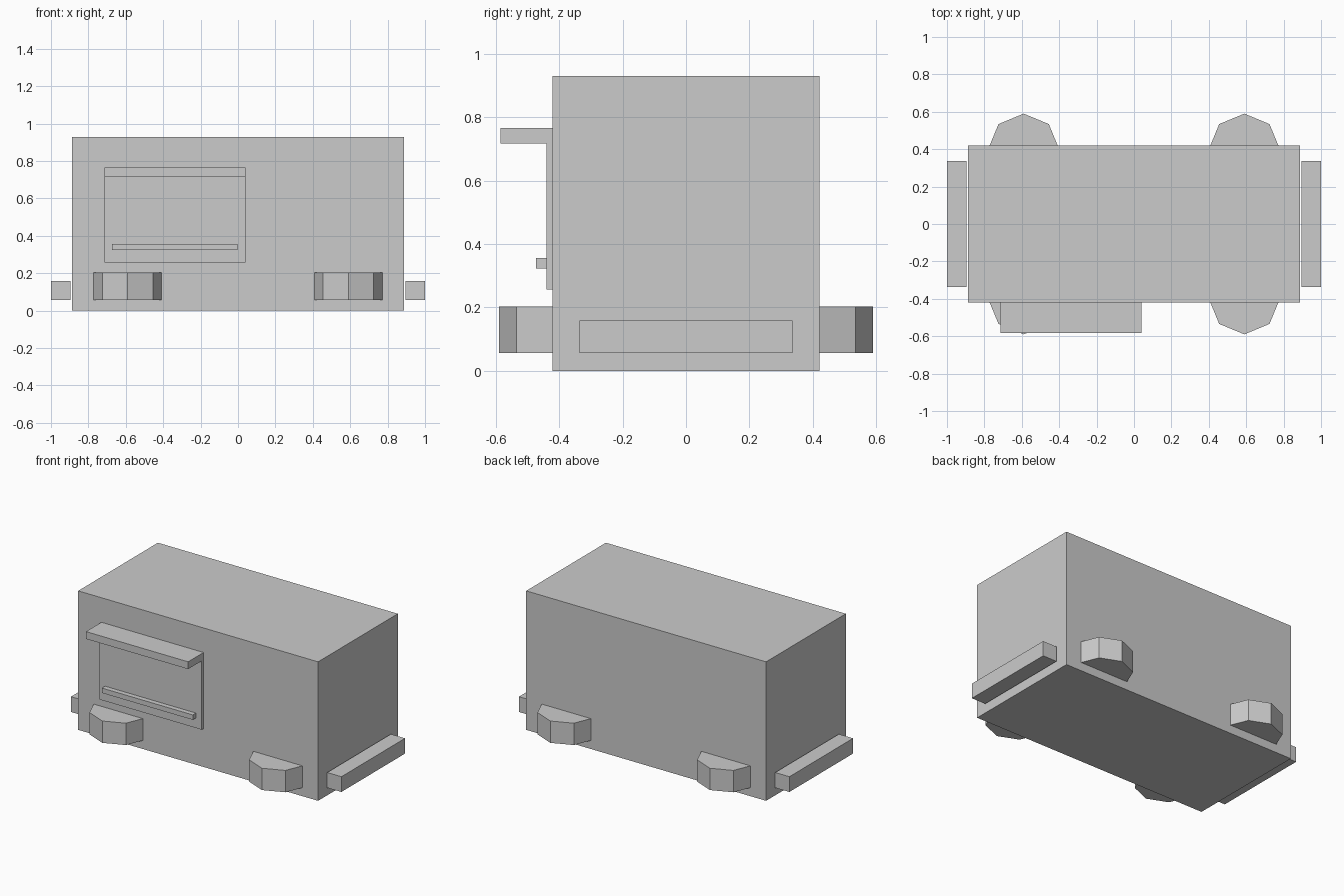
import bpy

if "Cube" in bpy.data.objects:
    bpy.data.objects.remove(bpy.data.objects["Cube"])


def box(name, x, y, z):
    """Box from (min, max) ranges on each axis."""
    bpy.ops.mesh.primitive_cube_add(size=1, location=[sum(r) / 2 for r in (x, y, z)])
    ob = bpy.context.object
    ob.name = name
    ob.scale = [r[1] - r[0] for r in (x, y, z)]
    bpy.ops.object.transform_apply(location=False, rotation=False, scale=True)
    return ob


# Main trailer body
box("body", (-0.887, 0.887), (-0.421, 0.421), (0, 0.929))

# Serving hatch: panel, awning and counter rail on the front
box("hatch_panel", (-0.715, 0.04), (-0.44, -0.42), (0.256, 0.74))
box("awning", (-0.715, 0.04), (-0.584, -0.42), (0.716, 0.765))
box("counter_rail", (-0.675, -0.003), (-0.473, -0.439), (0.323, 0.356))

# End bumpers, set just clear of the body
for side, label in ((-1, "left"), (1, "right")):
    xs = sorted((side * 0.895, side * 1.0))
    box(f"bumper_{label}", xs, (-0.336, 0.336), (0.057, 0.159))

# Four flat octagonal wheels, half sunk into the body
for sx, lx in ((-1, "left"), (1, "right")):
    for sy, ly in ((-1, "front"), (1, "back")):
        bpy.ops.mesh.primitive_cylinder_add(
            vertices=8, radius=0.19, depth=0.146,
            location=(sx * 0.59, sy * 0.40, 0.13))
        bpy.context.object.name = f"wheel_{ly}_{lx}"
